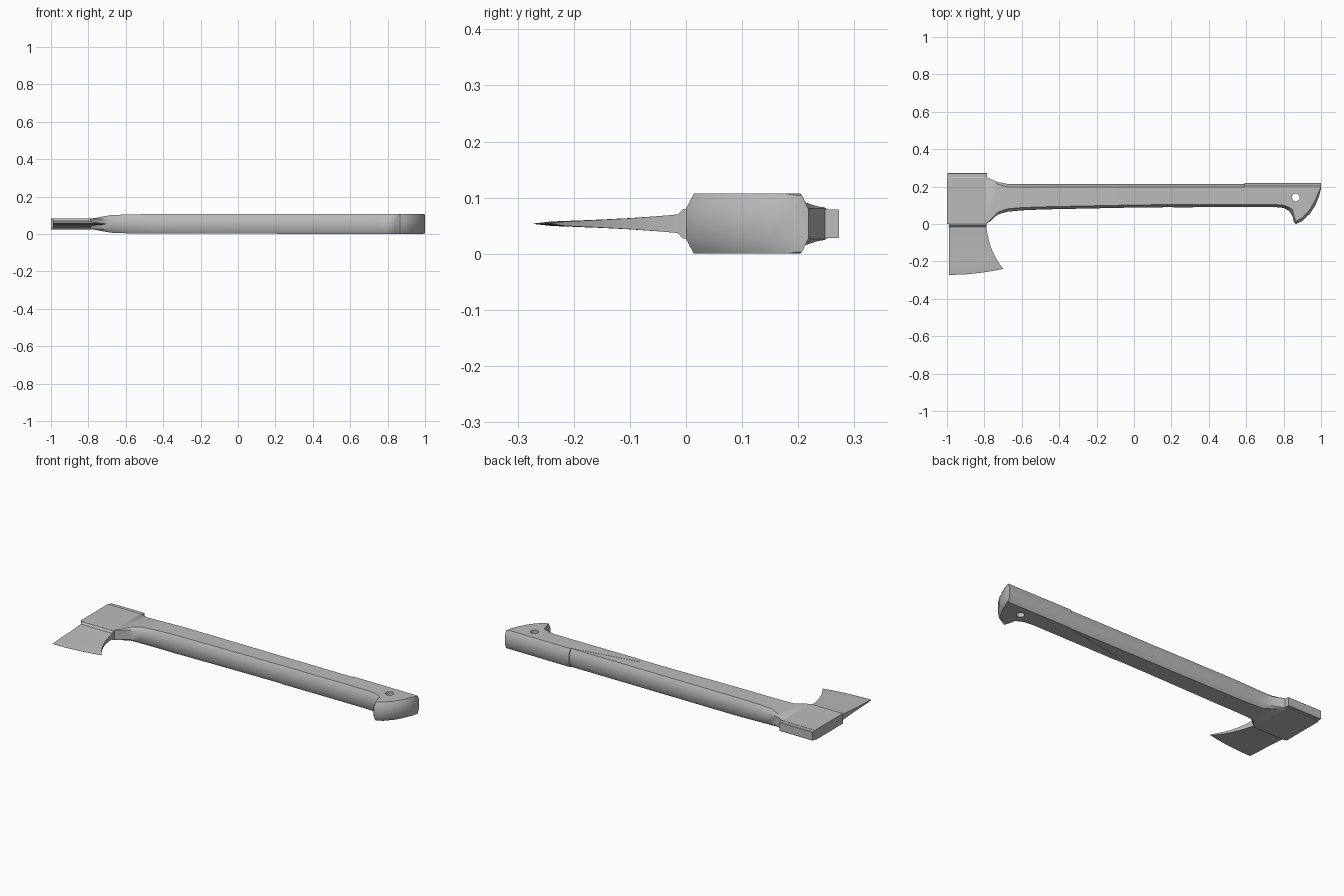
import bpy
import bmesh
from math import radians, sqrt

default = bpy.data.objects.get("Cube")
if default:
    bpy.data.objects.remove(default, do_unlink=True)

MID = 0.0535  # height of the flat symmetry plane

grey = bpy.data.materials.new("plain grey")
grey.use_nodes = True
grey.diffuse_color = (0.5, 0.5, 0.5, 1)
grey.node_tree.nodes["Principled BSDF"].inputs["Base Color"].default_value = (0.5, 0.5, 0.5, 1)


def loft(name, rings):
    """Skin a list of equal closed rings and cap both ends."""
    bm = bmesh.new()
    loops = [[bm.verts.new(p) for p in ring] for ring in rings]
    count = len(loops[0])
    for a, b in zip(loops, loops[1:]):
        for i in range(count):
            j = (i + 1) % count
            bm.faces.new((a[i], a[j], b[j], b[i]))
    bm.faces.new(loops[0])
    bm.faces.new(loops[-1])
    bmesh.ops.recalc_face_normals(bm, faces=bm.faces)
    mesh = bpy.data.meshes.new(name)
    bm.to_mesh(mesh)
    bm.free()
    mesh.materials.append(grey)
    obj = bpy.data.objects.new(name, mesh)
    bpy.context.collection.objects.link(obj)
    return obj


def smooth(obj, angle=40):
    bpy.ops.object.select_all(action="DESELECT")
    obj.select_set(True)
    bpy.context.view_layer.objects.active = obj
    bpy.ops.object.shade_smooth_by_angle(angle=radians(angle))


def section(x, front, back, half, cut_front, cut_back):
    """Chamfered cross-section across the handle."""
    side = min(0.027, half - 0.002)
    upper = [(front, side), (front + cut_front, half), (back - cut_back, half), (back, side)]
    ring = upper + [(y, -z) for y, z in reversed(upper)]
    return [(x, y, MID + z) for y, z in ring]


# Handle: x, front edge, back edge, half thickness, chamfer
handle_rows = [
    (-0.79, 0.0, 0.25, 0.029, 0.003),
    (-0.765, 0.018, 0.24, 0.031, 0.006),
    (-0.73, 0.05, 0.225, 0.038, 0.012),
    (-0.68, 0.065, 0.215, 0.047, 0.016),
    (-0.6, 0.073, 0.213, 0.05, 0.015),
    (-0.48, 0.078, 0.213, 0.0525, 0.014),
    (0, 0.088, 0.213, 0.0525, 0.014),
    (0.6, 0.094, 0.213, 0.0525, 0.014),
]
smooth(loft("handle", [section(x, f, b, h, c, c) for x, f, b, h, c in handle_rows]))

# Grip: slightly raised sleeve with a slanted start and a hooked end
grip_front = [
    (0.21, 0.089), (0.59, 0.091), (0.592, 0.091), (0.75, 0.091), (0.8, 0.086),
    (0.83, 0.07), (0.848, 0.04), (0.855, 0.01), (0.865, 0.0), (0.9, 0.016),
    (0.94, 0.055), (0.97, 0.1), (0.99, 0.15), (1.0, 0.19),
]
rings = []
for i, (x, front) in enumerate(grip_front):
    before, after = grip_front[max(i - 1, 0)], grip_front[min(i + 1, len(grip_front) - 1)]
    slope = (after[1] - before[1]) / (after[0] - before[0])
    sleeve = x > 0.591
    back = 0.218 if sleeve else 0.13 + (x - 0.21) * 0.18
    cut = min(0.014 * sqrt(1 + slope ** 2), 0.04, 0.4 * (back - front))
    half = 0.05 if x == 1 else MID
    rings.append(section(x, front, back, half, cut, min(0.015, cut) if sleeve else 0))
grip = loft("grip", rings)

# Lanyard hole through the grip end
bpy.ops.mesh.primitive_cylinder_add(vertices=24, radius=0.021, depth=0.4, location=(0.865, 0.142, MID))
cutter = bpy.context.object
cutter.name = "hole_cutter"
cutter.hide_render = True
cutter.data.materials.append(grey)
hole = grip.modifiers.new("hole", "BOOLEAN")
hole.operation = "DIFFERENCE"
hole.solver = "EXACT"
hole.object = cutter
bpy.ops.object.select_all(action="DESELECT")
grip.select_set(True)
bpy.context.view_layer.objects.active = grip
bpy.ops.object.modifier_apply(modifier="hole")
bpy.data.objects.remove(cutter, do_unlink=True)
smooth(grip)

# Head socket and the narrower poll behind it
loft("head_socket", [section(x, 0.0, 0.25, 0.029, 0.003, 0.003) for x in (-1, -0.788)])
loft("poll", [section(x, 0.24, 0.273, 0.0255, 0.002, 0.002) for x in (-0.998, -0.785)])

# Blade: rows run from the socket to the curved cutting edge
COLUMNS = 10
blade_rows = [(0.003, 0.027), (-0.005, 0.026), (-0.015, 0.0165), (-0.05, 0.0135), (-0.1, 0.01),
              (-0.15, 0.0075), (-0.2, 0.0055), (-0.24, 0.004), (-0.272, 0.0004)]
rings = []
for y, half in blade_rows:
    s = max(-y / 0.272, 0)
    right = -0.79 + 0.015 * s + 0.075 * s * s
    top = []
    for c in range(COLUMNS + 1):
        t = c / COLUMNS
        top.append((-0.99 + (right + 0.99) * t, y * (1 - 0.12 * s * t * t), half))
    rings.append([(x, v, MID + z) for x, v, z in top] + [(x, v, MID - z) for x, v, z in reversed(top)])
smooth(loft("blade", rings), 25)
